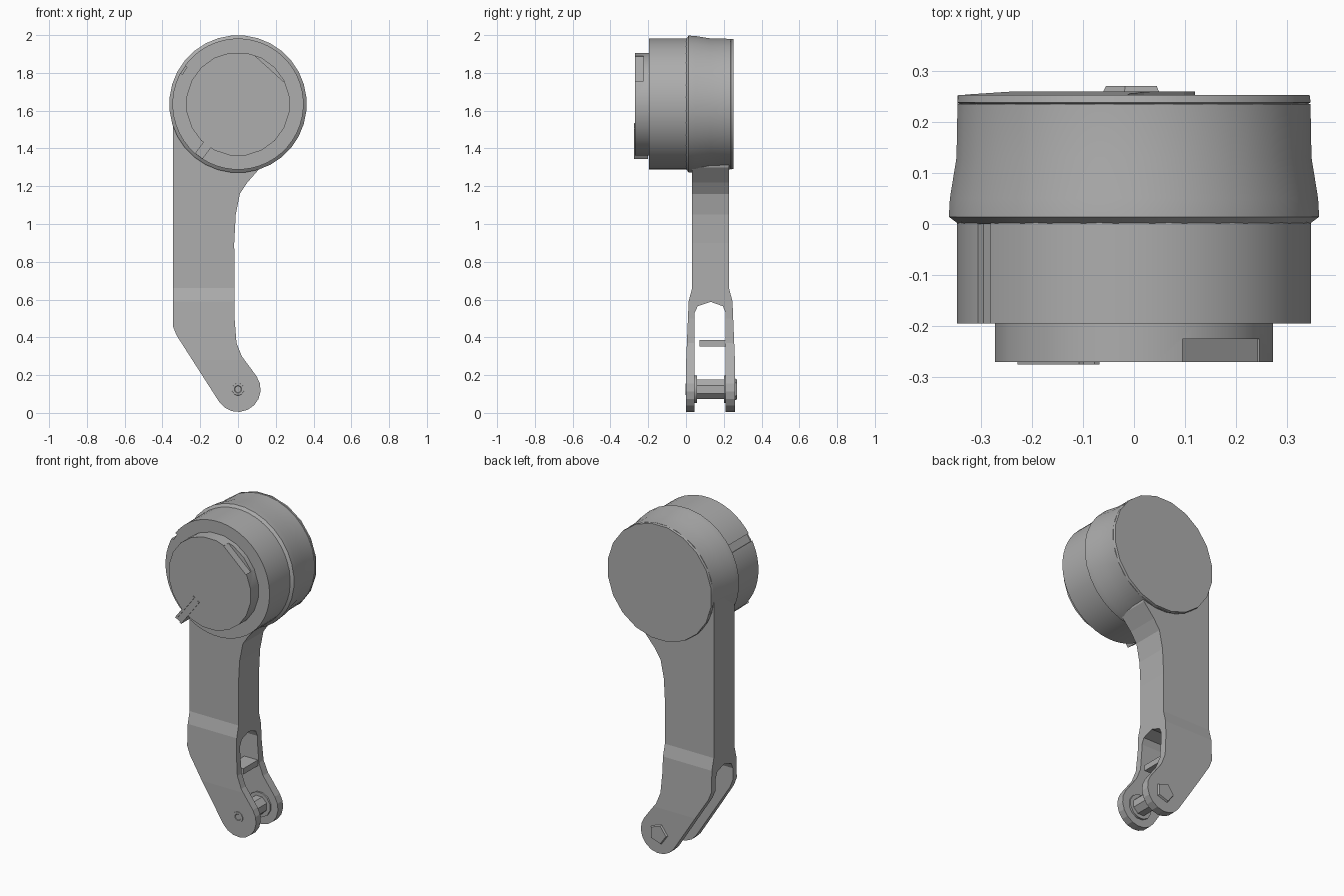
import bpy, bmesh, math
from mathutils import Vector, Matrix

cube = bpy.data.objects.get("Cube")
if cube:
    bpy.data.objects.remove(cube, do_unlink=True)

grey = bpy.data.materials.new("machined grey")
grey.use_nodes = True
GREY = (0.42, 0.42, 0.42, 1)
grey.diffuse_color = GREY
grey.node_tree.nodes["Principled BSDF"].inputs["Base Color"].default_value = GREY

HUB_Z = 1.635
PIN_Z = 0.125


def finish(name, bm, smooth=False):
    bmesh.ops.recalc_face_normals(bm, faces=bm.faces)
    mesh = bpy.data.meshes.new(name)
    bm.to_mesh(mesh)
    bm.free()
    mesh.materials.append(grey)
    ob = bpy.data.objects.new(name, mesh)
    bpy.context.collection.objects.link(ob)
    if smooth:
        bpy.ops.object.select_all(action='DESELECT')
        ob.select_set(True)
        bpy.context.view_layer.objects.active = ob
        bpy.ops.object.shade_smooth_by_angle(angle=math.radians(30))
    return ob


def prism(points, along):
    """Extrude a closed outline of 3D points along a vector."""
    bm = bmesh.new()
    face = bm.faces.new([bm.verts.new(p) for p in points])
    ext = bmesh.ops.extrude_face_region(bm, geom=[face])
    moved = [v for v in ext["geom"] if isinstance(v, bmesh.types.BMVert)]
    bmesh.ops.translate(bm, verts=moved, vec=Vector(along))
    return bm


def lathe(name, profile, z, sides, smooth=True):
    """Turn (radius, y) pairs around a y-axis at height z."""
    bm = bmesh.new()
    rings = []
    for r, y in profile:
        angles = [2 * math.pi * (i + 0.5) / sides for i in range(sides)]
        rings.append([bm.verts.new((r * math.cos(a), y, z + r * math.sin(a))) for a in angles])
    for a, b in zip(rings, rings[1:]):
        for i in range(sides):
            j = (i + 1) % sides
            bm.faces.new((a[i], a[j], b[j], b[i]))
    bm.faces.new(rings[0])
    bm.faces.new(rings[-1])
    return finish(name, bm, smooth)


def box(name, size, centre, turn=0):
    bm = bmesh.new()
    place = Matrix.Translation(centre) @ Matrix.Rotation(turn, 4, 'Y') @ Matrix.Diagonal((*size, 1))
    bmesh.ops.create_cube(bm, size=1, matrix=place)
    return finish(name, bm)


def cut(ob, cutter):
    mod = ob.modifiers.new("cut", 'BOOLEAN')
    mod.operation = 'DIFFERENCE'
    mod.solver = 'EXACT'
    mod.object = cutter
    cutter.hide_render = True
    cutter.hide_viewport = True
    cutter.display_type = 'WIRE'


# Round housing, front to back
body = lathe("housing_front", [(0.347, -0.195), (0.347, 0.006)], HUB_Z, 48)
lathe("housing_collar", [(0.345, 0.0), (0.364, 0.014), (0.362, 0.05), (0.349, 0.13),
                         (0.347, 0.235)], HUB_Z, 32)
lathe("rear_cover", [(0.34, 0.232), (0.35, 0.238), (0.348, 0.252)], HUB_Z, 20)
cap = lathe("front_cap", [(0.275, -0.27), (0.275, -0.19)], HUB_Z, 20)

# Relief on the cap's upper shoulder and groove along the housing
a = math.radians(48)
cut(cap, box("cap_relief_cutter", (0.06, 0.05, 0.2),
             (0.28 * math.cos(a), -0.25, HUB_Z + 0.28 * math.sin(a)), -a))
a = math.radians(148)
cut(body, box("groove_cutter", (0.03, 0.3, 0.045),
              (0.348 * math.cos(a), -0.11, HUB_Z + 0.348 * math.sin(a)), -a))

# Release tab with raised side rails
a = math.radians(-127)
radial, side = Vector((math.cos(a), 0, math.sin(a))), Vector((-math.sin(a), 0, math.cos(a)))
tab = Vector((0, -0.235, HUB_Z)) + radial * 0.245
box("release_tab", (0.2, 0.07, 0.05), tab, -a)
for label, s in (("left", 1), ("right", -1)):
    box("tab_rail_" + label, (0.2, 0.008, 0.012), tab + side * s * 0.019 + Vector((0, -0.036, 0)), -a)

# Arm outline, rounded at the pin end
outline = [(-0.345, 1.6), (-0.345, 0.46), (-0.325, 0.41)]
outline += [(0.12 * math.cos(math.radians(t)), PIN_Z + 0.12 * math.sin(math.radians(t)))
            for t in range(215, 396, 20)]
outline += [(0.02, 0.30), (-0.008, 0.37), (-0.018, 0.5), (-0.02, 0.9), (-0.012, 1.05),
            (0.01, 1.16), (0.05, 1.22), (0.12, 1.30), (0.2, 1.6)]
arm_bm = prism([(x, 0.032, z) for x, z in outline], (0, 0.196, 0))
for z in (0.66, 0.59, 0.28):
    bmesh.ops.bisect_plane(arm_bm, geom=arm_bm.verts[:] + arm_bm.edges[:] + arm_bm.faces[:],
                           plane_co=(0, 0, z), plane_no=(0, 0, 1))
# Spread the fork outwards below the shoulder
for v in arm_bm.verts:
    spread = min(1, max(0, (0.66 - v.co.z) / 0.07)) * 0.018
    spread += min(1, max(0, (0.59 - v.co.z) / 0.31)) * 0.013
    v.co.y += spread if v.co.y > 0.13 else -spread
arm = finish("lever_arm", arm_bm)

# Open slot between the fork prongs
slot = [(0.046, -0.1), (0.046, 0.53), (0.062, 0.565), (0.13, 0.588), (0.195, 0.565),
        (0.21, 0.53), (0.21, -0.1)]
cut(arm, finish("fork_slot_cutter", prism([(-0.6, y, z) for y, z in slot], (1.2, 0, 0))))

# Pin, its washers and end bolts
lathe("fork_pin", [(0.055, 0.04), (0.055, 0.215)], PIN_Z, 8, False)
lathe("pin_washer_front", [(0.075, 0.04), (0.075, 0.058)], PIN_Z, 12)
lathe("pin_washer_rear", [(0.075, 0.2), (0.075, 0.215)], PIN_Z, 12)
lathe("rear_bolt_head", [(0.065, 0.25), (0.055, 0.27)], PIN_Z, 5, False)
lathe("front_bolt_rim", [(0.034, 0.006), (0.032, -0.002), (0.02, -0.002), (0.014, 0.004)], PIN_Z, 12)

# Small ledge inside the fork
box("fork_ledge", (0.09, 0.14, 0.035), (-0.06, 0.142, 0.368))
